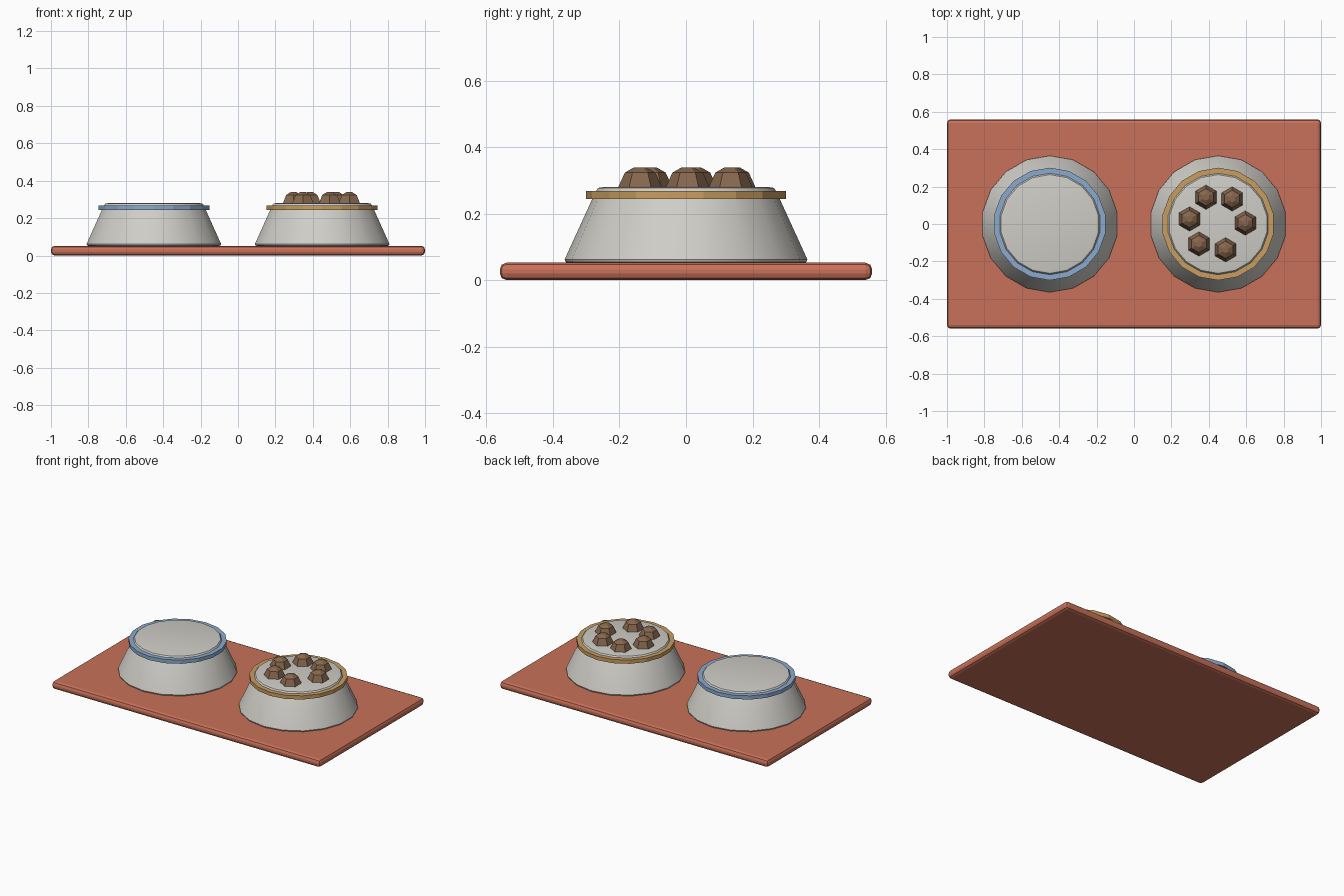
import bpy, bmesh, math

if "Cube" in bpy.data.objects:
    bpy.data.objects.remove(bpy.data.objects["Cube"])


def material(name, rgb):
    m = bpy.data.materials.new(name)
    m.diffuse_color = (*rgb, 1)
    m.use_nodes = True
    m.node_tree.nodes["Principled BSDF"].inputs["Base Color"].default_value = m.diffuse_color
    return m


TERRACOTTA = material("terracotta", (0.58, 0.165, 0.10))
GREY = material("pale_grey", (0.62, 0.61, 0.57))
BLUE = material("soft_blue", (0.26, 0.40, 0.61))
TAN = material("tan", (0.58, 0.34, 0.12))
BROWN = material("kibble_brown", (0.24, 0.135, 0.075))


def lathe(name, profile, sides, loc, mat, ring=False):
    """Spin (radius, z) points about z; cap both ends, or close as a ring."""
    bm = bmesh.new()
    rows = []
    for r, z in profile:
        row = []
        for i in range(sides):
            a = math.pi / 2 + math.tau * i / sides
            row.append(bm.verts.new((r * math.cos(a), r * math.sin(a), z)))
        rows.append(row)
    pairs = list(zip(rows, rows[1:]))
    if ring:
        pairs.append((rows[-1], rows[0]))
    else:
        bm.faces.new(rows[0])
        bm.faces.new(rows[-1])
    for low, high in pairs:
        for i in range(sides):
            j = (i + 1) % sides
            bm.faces.new((low[i], low[j], high[j], high[i]))
    bmesh.ops.recalc_face_normals(bm, faces=bm.faces)
    me = bpy.data.meshes.new(name)
    bm.to_mesh(me)
    bm.free()
    me.materials.append(mat)
    ob = bpy.data.objects.new(name, me)
    ob.location = loc
    bpy.context.collection.objects.link(ob)
    return ob


def smooth(ob, degrees):
    bpy.ops.object.select_all(action='DESELECT')
    ob.select_set(True)
    bpy.context.view_layer.objects.active = ob
    bpy.ops.object.shade_smooth_by_angle(angle=math.radians(degrees))


# Feeding mat with rounded edges
bpy.ops.mesh.primitive_cube_add(size=1, location=(0, 0, 0.026))
mat_ob = bpy.context.object
mat_ob.name = "feeding_mat"
mat_ob.scale = (2, 1.12, 0.052)
bpy.ops.object.transform_apply(location=False, rotation=False, scale=True)
mat_ob.data.materials.append(TERRACOTTA)
bevel = mat_ob.modifiers.new("rounded_edge", 'BEVEL')
bevel.width = 0.02
bevel.segments = 2

# Two bowls, each with a coloured band just under the top
BOWL = [(0.352, 0.050), (0.362, 0.054), (0.365, 0.062), (0.271, 0.268),
        (0.264, 0.277), (0.250, 0.280)]
BAND = [(0.265, 0.243), (0.301, 0.243), (0.301, 0.268), (0.265, 0.268)]
for side, x, colour in (("water", -0.45, BLUE), ("food", 0.45, TAN)):
    bowl = lathe(side + "_bowl", BOWL, 18, (x, 0, 0), GREY)
    smooth(bowl, 40)
    lathe(side + "_bowl_band", BAND, 18, (x, 0, 0), colour, ring=True)

# Kibble pieces on the food bowl
KIBBLE = [(0.063, 0.265), (0.065, 0.281), (0.046, 0.323), (0.018, 0.339)]
SPOTS = [(0.595, 0.005), (0.525, 0.134), (0.385, 0.143),
         (0.297, 0.027), (0.347, -0.107), (0.49, -0.138)]
for n, (x, y) in enumerate(SPOTS, 1):
    lathe(f"kibble_{n}", KIBBLE, 6, (x, y, 0), BROWN)
